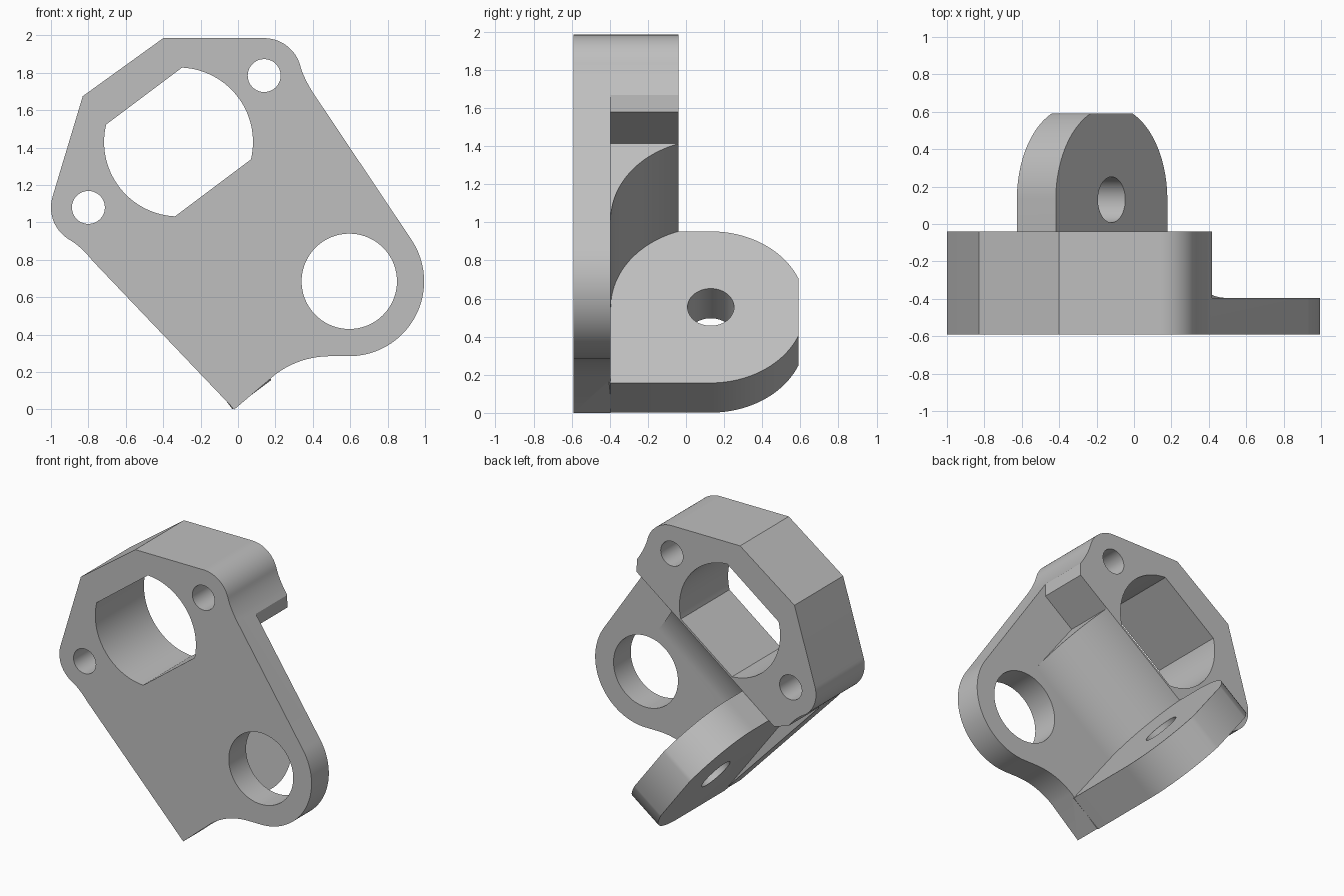
import bpy, bmesh, math
from mathutils import Vector

if "Cube" in bpy.data.objects:
    bpy.data.objects.remove(bpy.data.objects["Cube"])

FRONT, STEP, BACK = -0.59, -0.395, -0.04   # depth levels
U = Vector((0.8, 0, 0.6))                  # pivot axis direction
V = Vector((0.6, 0, -0.8))                 # across the pivot
PIVOT = Vector((-0.12, 0, 0.555))
PIVOT_Y, HALF, GROOVE = 0.13, 0.497, 0.525


def arc(cx, cy, r, a0, a1, n=24):
    angles = [math.radians(a0 + (a1 - a0) * i / n) for i in range(n + 1)]
    return [(cx + r * math.cos(a), cy + r * math.sin(a)) for a in angles]


def circle(cx, cy, r, n=72):
    return arc(cx, cy, r, 0, 360, n)[:-1]


def blend(p, c, q, n=10):
    ts = [i / n for i in range(1, n + 1)]
    return [tuple((1 - t) ** 2 * p[k] + 2 * t * (1 - t) * c[k] + t * t * q[k]
                  for k in (0, 1)) for t in ts]


def uv(u, v):
    p = PIVOT + U * u + V * v
    return (p.x, p.z)


def prism(name, points, sweep):
    """Solid made by sweeping a 3D polygon along a vector."""
    bm = bmesh.new()
    face = bm.faces.new([bm.verts.new(p) for p in points])
    ext = bmesh.ops.extrude_face_region(bm, geom=[face], use_keep_orig=True)
    verts = [e for e in ext["geom"] if isinstance(e, bmesh.types.BMVert)]
    bmesh.ops.translate(bm, verts=verts, vec=sweep)
    bmesh.ops.recalc_face_normals(bm, faces=bm.faces)
    mesh = bpy.data.meshes.new(name)
    bm.to_mesh(mesh)
    bm.free()
    obj = bpy.data.objects.new(name, mesh)
    bpy.context.collection.objects.link(obj)
    return obj


def depth_prism(name, pts, y0, y1):
    return prism(name, [(x, y0, z) for x, z in pts], Vector((0, y1 - y0, 0)))


def axis_prism(name, pts, u0, u1):
    pts = [PIVOT + U * u0 + V * v + Vector((0, y, 0)) for v, y in pts]
    return prism(name, pts, U * (u1 - u0))


def combine(target, tool, operation):
    tool.hide_render = True
    mod = target.modifiers.new(operation, "BOOLEAN")
    mod.operation, mod.solver, mod.object = operation, "EXACT", tool
    bpy.context.view_layer.objects.active = target
    bpy.ops.object.modifier_apply(modifier=mod.name)
    bpy.data.objects.remove(tool)


# Full-depth body outline, clockwise from the top left corner
right_ear = arc(0.14, 1.785, 0.2, 90, 15)
left_ear = arc(-0.80, 1.08, 0.2, 240, 164)
outline = [(-0.4, 1.985)] + right_ear
outline += blend(right_ear[-1], (0.35, 1.775), (0.4, 1.695))
outline += arc(0.595, 0.685, 0.4, 34, -90, 40) + [(0.5, 0.285)]
outline += blend((0.5, 0.285), (0.33, 0.285), (0.2, 0.187))
outline += [(-0.02, 0.0), (-0.777, 0.794)]
outline += blend((-0.777, 0.794), (-0.84, 0.872), left_ear[0])[:-1]
outline += left_ear + [(-0.83, 1.675)]
body = depth_prism("bracket_body", outline, FRONT, BACK)

# Thin the lower part down to a plate
relief = [uv(*p) for p in [(-0.312, -HALF), (1.045, -HALF), (1.129, -0.61),
                           (2, -0.61), (2, 1.5), (-1.3, 1.5),
                           (-1.3, -0.61), (-0.396, -0.61)]]
combine(body, depth_prism("relief_cutter", relief, STEP, 0.3), "DIFFERENCE")

# Hollow fillet concentric with the pivot
top = math.degrees(math.acos(-HALF / GROOVE))
hollow = arc(0, PIVOT_Y, GROOVE, -top, -90, 32)
fillet = hollow + [(0, -0.45), (-0.55, -0.45), (-0.55, -0.1)]
combine(body, axis_prism("hollow_fillet", fillet, -0.1, 0.767), "UNION")

# Pivot tab with rounded sides and a flat end
tip = 0.59
a = math.degrees(math.asin((tip - PIVOT_Y) / HALF))
tab = arc(0, PIVOT_Y, HALF, 0, a) + arc(0, PIVOT_Y, HALF, 180 - a, 180)
tab += [(-HALF, BACK), (-0.55, -0.08), (-0.55, -0.45), (0.45, -0.45), (HALF, STEP)]
combine(body, axis_prism("pivot_tab", tab, -0.26, 0), "UNION")
combine(body, axis_prism("pivot_hole", circle(0, PIVOT_Y, 0.122), -0.5, 0.2),
        "DIFFERENCE")

# Round holes through the ears and the lower eye
for x, z, r in [(0.14, 1.785, 0.088), (-0.80, 1.08, 0.088), (0.595, 0.685, 0.255)]:
    combine(body, depth_prism("round_hole", circle(x, z, r), -1, 0.1), "DIFFERENCE")

# Large bore with two flats parallel to the pivot axis
bore_r, flat = 0.398, 0.307
b = math.degrees(math.asin(flat / bore_r))
tilt = math.degrees(math.atan2(U.z, U.x))
bore = (arc(-0.318, 1.43, bore_r, tilt - b, tilt + b, 40)
        + arc(-0.318, 1.43, bore_r, tilt + 180 - b, tilt + 180 + b, 40))
combine(body, depth_prism("flatted_bore", bore, -1, 0.1), "DIFFERENCE")

# Plain grey finish
grey = bpy.data.materials.new("plain_grey")
grey.use_nodes = True
colour = (0.52, 0.52, 0.52, 1)
grey.diffuse_color = colour
grey.node_tree.nodes["Principled BSDF"].inputs["Base Color"].default_value = colour
body.data.materials.clear()
body.data.materials.append(grey)
for p in body.data.polygons:
    p.material_index = 0

bpy.ops.object.select_all(action="DESELECT")
body.select_set(True)
bpy.context.view_layer.objects.active = body
bpy.ops.object.shade_smooth_by_angle(angle=math.radians(25))
